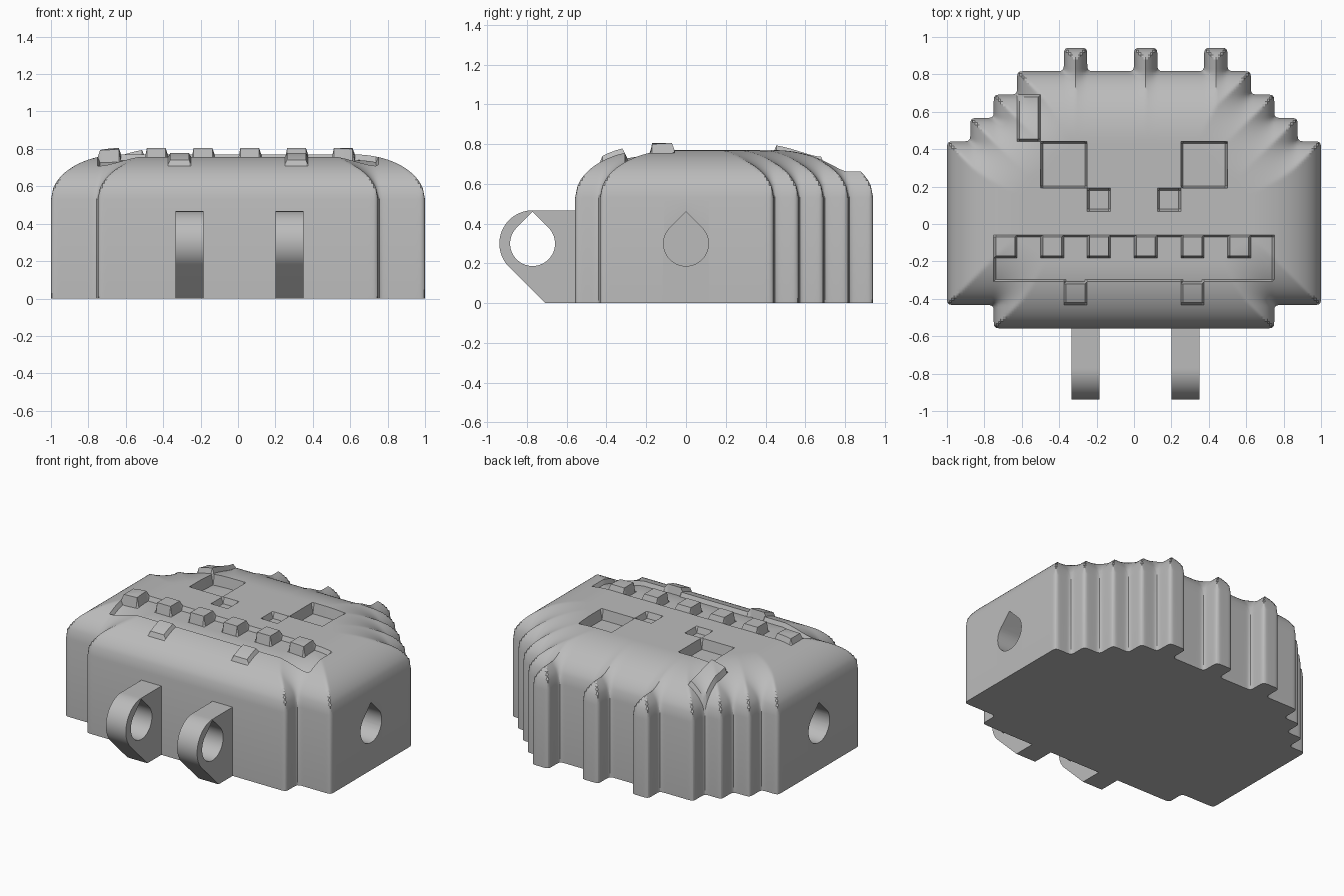
import bpy, bmesh, math

cube = bpy.data.objects.get("Cube")
if cube:
    bpy.data.objects.remove(cube, do_unlink=True)

grey = bpy.data.materials.new("plain_grey")
grey.use_nodes = True
grey.diffuse_color = (0.5, 0.5, 0.5, 1)
grey.node_tree.nodes["Principled BSDF"].inputs["Base Color"].default_value = (0.5, 0.5, 0.5, 1)

# Relief plan, back row first: E eye, P pupil, M mouth, T tooth, F fang, B brow
PLAN = [
    "     #  #  #    ",
    "   ##########   ",
    "  #B##########  ",
    " ##B########### ",
    "####EE####EE####",
    "####EE####EE####",
    "######P##P######",
    "################",
    "##TMTMTMTMTMTM##",
    "##MMMMMMMMMMMM##",
    "#####F####F#####",
    "  ############  ",
]
RELIEF = {"#": 0, "E": -0.07, "P": -0.04, "M": -0.03, "T": 0.035, "F": 0.025, "B": 0.035}
CELL, SUB = 0.125, 10
BACK = 0.942
WALL, DOME, REACH = 0.53, 0.24, 3.0


def cell(c, r):
    return PLAN[r][c] if 0 <= r < len(PLAN) and 0 <= c < len(PLAN[0]) else " "


def edge_distance(u, v):
    """Distance in cells to the nearest empty cell, capped at REACH."""
    best = REACH
    for r in range(int(v) - 4, int(v) + 5):
        for c in range(int(u) - 4, int(u) + 5):
            if cell(c, r) == " ":
                du = max(c - u, u - c - 1, 0)
                dv = max(r - v, v - r - 1, 0)
                best = min(best, math.hypot(du, dv))
    return best


def height(i, j):
    """Domed surface plus the relief of the cells touching this grid point."""
    d = edge_distance(i / SUB, j / SUB)
    z = WALL + DOME * math.sqrt(1 - (1 - d / REACH) ** 2)
    touching = {cell(c, r) for c in {(i - 1) // SUB, i // SUB}
                for r in {(j - 1) // SUB, j // SUB}} - {" "}
    values = [RELIEF[t] for t in touching]
    return z if 0 in values or d == 0 else z + min(values)


def new_object(name, bm):
    mesh = bpy.data.meshes.new(name)
    bmesh.ops.recalc_face_normals(bm, faces=bm.faces)
    bm.to_mesh(mesh)
    bm.free()
    mesh.materials.append(grey)
    obj = bpy.data.objects.new(name, mesh)
    bpy.context.collection.objects.link(obj)
    return obj


def prism(name, profile, x0, x1):
    """Extrude a closed (y, z) profile along x."""
    bm = bmesh.new()
    face = bm.faces.new([bm.verts.new((x0, y, z)) for y, z in profile])
    out = bmesh.ops.extrude_face_region(bm, geom=[face])
    moved = [g for g in out["geom"] if isinstance(g, bmesh.types.BMVert)]
    bmesh.ops.translate(bm, verts=moved, vec=(x1 - x0, 0, 0))
    return new_object(name, bm)


def arc(cy, cz, radius, start, end, steps=40):
    angles = [math.radians(start + (end - start) * k / steps) for k in range(steps + 1)]
    return [(cy + radius * math.cos(a), cz + radius * math.sin(a)) for a in angles]


def teardrop(cy, cz, radius):
    return arc(cy, cz, radius, 135, 405) + [(cy, cz + radius * math.sqrt(2))]


def cut(obj, cutter):
    """Subtract the cutter, bake the result and drop the cutter."""
    cutter.hide_render = True
    mod = obj.modifiers.new("hole", "BOOLEAN")
    mod.operation, mod.solver, mod.object = "DIFFERENCE", "EXACT", cutter
    bpy.context.view_layer.update()
    graph = bpy.context.evaluated_depsgraph_get()
    mesh = bpy.data.meshes.new_from_object(obj.evaluated_get(graph))
    obj.modifiers.clear()
    obj.data = mesh
    bpy.data.objects.remove(cutter, do_unlink=True)


def smooth(obj):
    bpy.ops.object.select_all(action="DESELECT")
    obj.select_set(True)
    bpy.context.view_layer.objects.active = obj
    bpy.ops.object.shade_smooth_by_angle(angle=math.radians(30))


# Domed body surface with sunken eyes and mouth, raised teeth, fangs and brow
bm = bmesh.new()
points = {}


def point(i, j):
    if (i, j) not in points:
        points[i, j] = bm.verts.new((i * CELL / SUB - 1, BACK - j * CELL / SUB, height(i, j)))
    return points[i, j]


for j in range(len(PLAN) * SUB):
    for i in range(len(PLAN[0]) * SUB):
        if cell(i // SUB, j // SUB) != " ":
            bm.faces.new([point(i, j), point(i, j + 1), point(i + 1, j + 1), point(i + 1, j)])

# Soften the stepped outline
rim = [e for e in bm.edges if e.is_boundary]
neighbours = {}
for e in rim:
    a, b = e.verts
    neighbours.setdefault(a, []).append(b)
    neighbours.setdefault(b, []).append(a)
for _ in range(4):
    softened = {v: v.co * 0.5 + (n[0].co + n[1].co) * 0.25 for v, n in neighbours.items()}
    for v, co in softened.items():
        v.co = co

# Straight walls and flat base
out = bmesh.ops.extrude_edge_only(bm, edges=rim)["geom"]
for g in out:
    if isinstance(g, bmesh.types.BMVert):
        g.co.z = 0
base_edges = [g for g in out if isinstance(g, bmesh.types.BMEdge)
              and all(v.co.z == 0 for v in g.verts)]
bmesh.ops.edgeloop_fill(bm, edges=base_edges)
body = new_object("body", bm)

# Blind teardrop sockets in both sides
for side in (-1, 1):
    cut(body, prism("socket_cutter", teardrop(0, 0.3, 0.113), side * 0.6, side * 1.1))
smooth(body)

# Hinge lugs on the front
LUG_Y, LUG_Z, LUG_R = -0.772, 0.3, 0.167
lug_profile = arc(LUG_Y, LUG_Z, LUG_R, 90, 225) + [(-0.708, 0), (-0.54, 0), (-0.54, LUG_Z + LUG_R)]
for name, x in (("right_lug", -0.335), ("left_lug", 0.2)):
    lug = prism(name, lug_profile, x, x + 0.15)
    cut(lug, prism("lug_cutter", teardrop(LUG_Y, LUG_Z, 0.113), x - 0.1, x + 0.25))
    smooth(lug)
